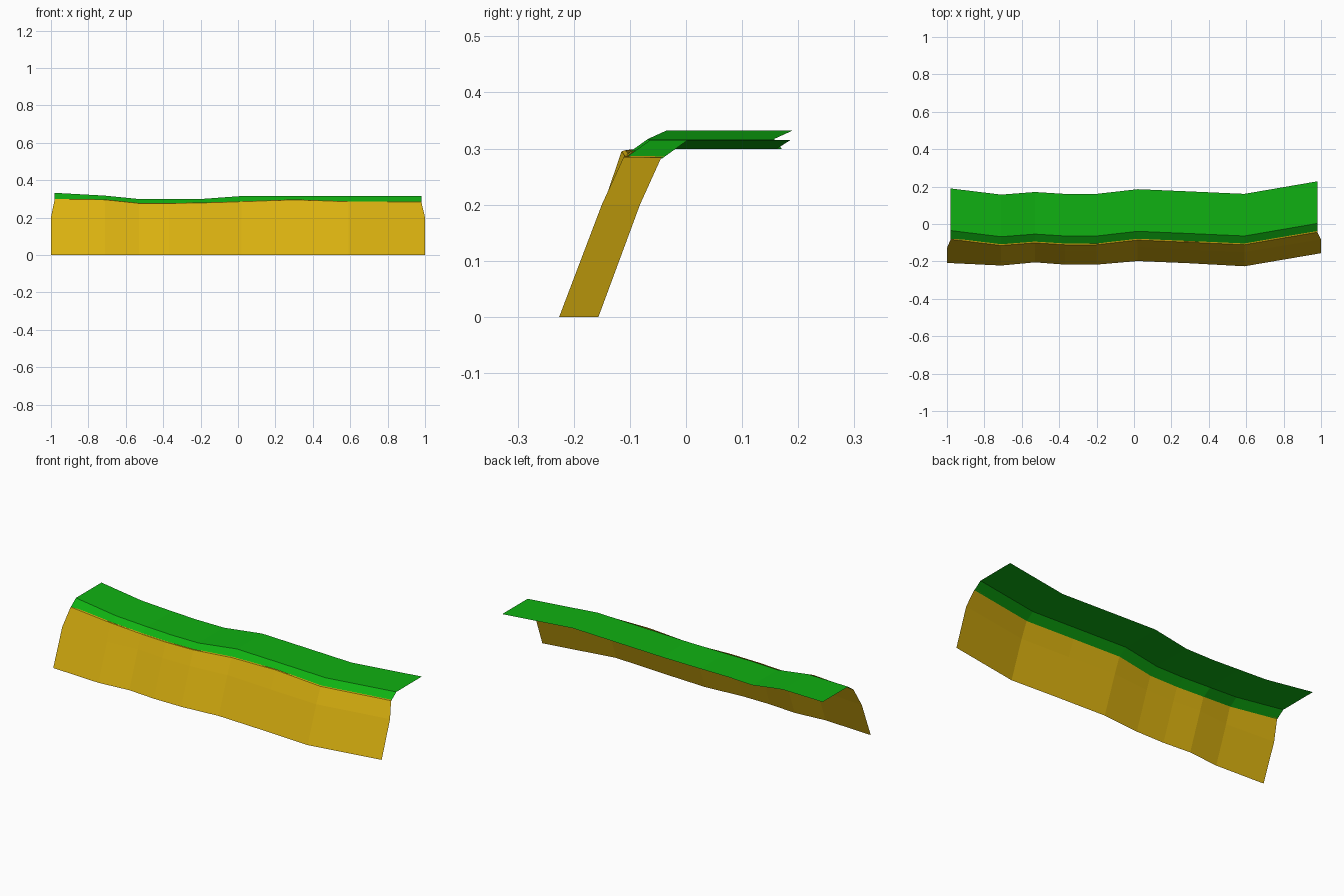
import bpy

if "Cube" in bpy.data.objects:
    bpy.data.objects.remove(bpy.data.objects["Cube"])

# Stations along the cliff: x, crest y, crest z
STATIONS = [
    (-0.98, -0.035, 0.332), (-0.71, -0.068, 0.317), (-0.53, -0.054, 0.299),
    (-0.37, -0.064, 0.299), (-0.20, -0.064, 0.299), (0.02, -0.039, 0.315),
    (0.30, -0.051, 0.315), (0.59, -0.064, 0.315), (0.98, 0.003, 0.315),
]
# Rock foot y, waist y and brow z at each station
ROCK = [
    (-0.208, -0.128, 0.300), (-0.222, -0.147, 0.296), (-0.205, -0.130, 0.277),
    (-0.217, -0.142, 0.277), (-0.217, -0.142, 0.279), (-0.198, -0.122, 0.286),
    (-0.210, -0.138, 0.296), (-0.226, -0.150, 0.286), (-0.156, -0.082, 0.285),
]


def material(name, color):
    m = bpy.data.materials.new(name)
    m.diffuse_color = (*color, 1)
    m.use_nodes = True
    m.node_tree.nodes["Principled BSDF"].inputs["Base Color"].default_value = m.diffuse_color
    return m


def strip(name, rows, mat):
    """Loft an open sheet through equally long rows of points."""
    n = len(rows[0])
    verts = [p for row in rows for p in row]
    faces = [(r * n + i, r * n + i + 1, (r + 1) * n + i + 1, (r + 1) * n + i)
             for r in range(len(rows) - 1) for i in range(n - 1)]
    mesh = bpy.data.meshes.new(name)
    mesh.from_pydata(verts, [], faces)
    mesh.materials.append(mat)
    obj = bpy.data.objects.new(name, mesh)
    bpy.context.collection.objects.link(obj)
    return obj


def wide(x):
    """The rock ends reach slightly past the grass ends."""
    return x / 0.98 if abs(x) > 0.9 else x


grass = material("grass green", (0.005, 0.44, 0.006))
earth = material("ochre earth", (0.70, 0.44, 0.005))

# Grass: sloping lip, then flat top
strip("grass_top", [
    [(x, y - 0.046, z - 0.033) for x, y, z in STATIONS],
    [(x, y, z) for x, y, z in STATIONS],
    [(x, y + 0.225, z) for x, y, z in STATIONS],
], grass)

# Earth wall: foot, waist, brow, and a narrow ledge tucked under the lip
pairs = list(zip(STATIONS, ROCK))
strip("earth_wall", [
    [(wide(s[0]), r[0], 0) for s, r in pairs],
    [(wide(s[0]), r[1], 0.20) for s, r in pairs],
    [(s[0], s[1] - 0.047, r[2] - 0.001) for s, r in pairs],
    [(s[0], s[1] - 0.040, r[2] + 0.001) for s, r in pairs],
], earth)
